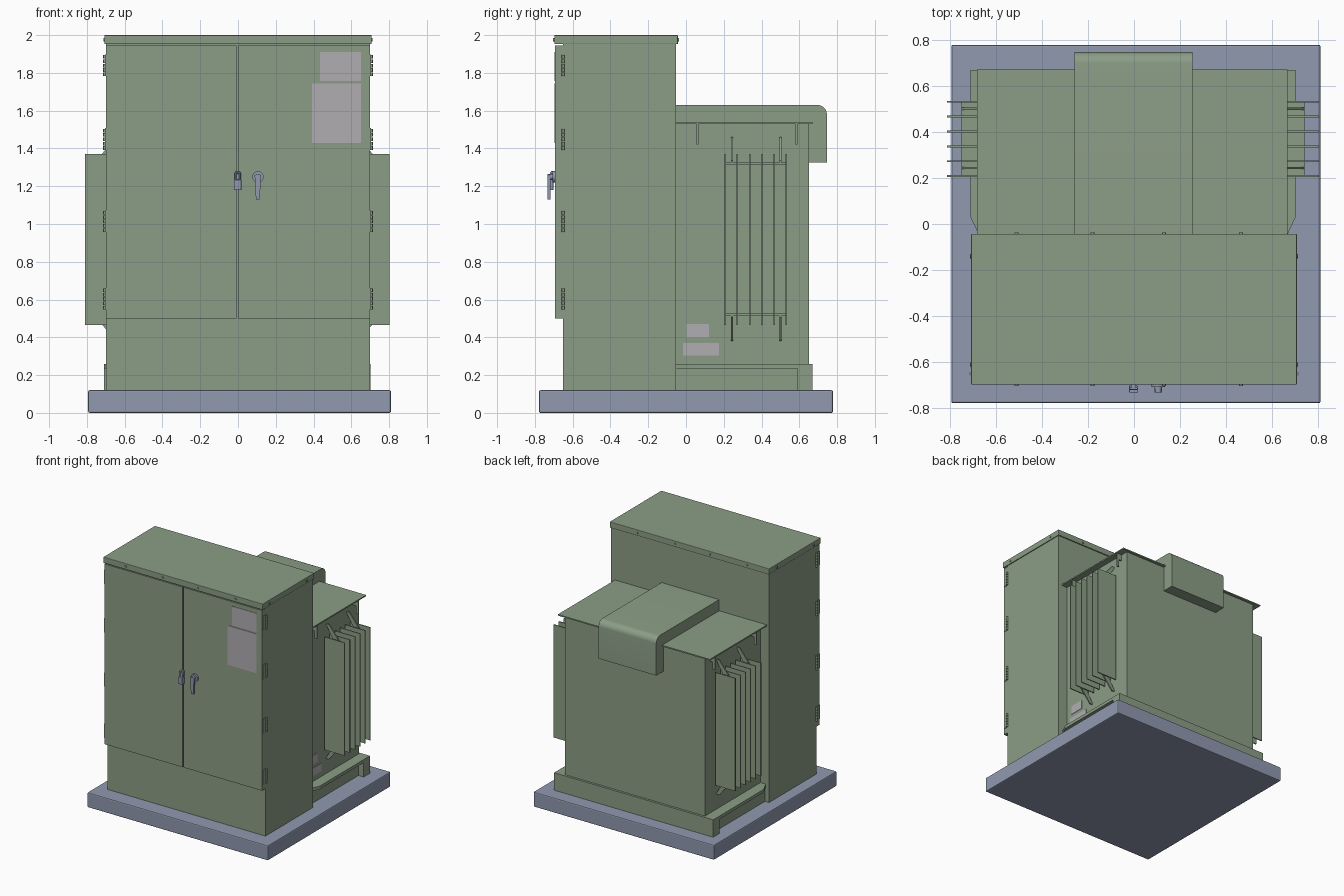
import bpy, bmesh, math
from mathutils import Vector

cube = bpy.data.objects.get("Cube")
if cube:
    bpy.data.objects.remove(cube, do_unlink=True)


def material(name, rgb):
    m = bpy.data.materials.new(name)
    m.use_nodes = True
    color = (*rgb, 1)
    m.diffuse_color = color
    m.node_tree.nodes["Principled BSDF"].inputs["Base Color"].default_value = color
    return m


GREEN = material("sage green paint", (0.26, 0.34, 0.24))
BLUE = material("blue grey", (0.28, 0.32, 0.43))
LABEL = material("label grey", (0.44, 0.42, 0.44))


def finish(bm, name, mat):
    bmesh.ops.recalc_face_normals(bm, faces=bm.faces)
    me = bpy.data.meshes.new(name)
    bm.to_mesh(me)
    bm.free()
    me.materials.append(mat)
    ob = bpy.data.objects.new(name, me)
    bpy.context.collection.objects.link(ob)
    return ob


def box(name, x, y, z, mat=GREEN, bevel=0):
    """Box from (min, max) pairs along each axis."""
    bm = bmesh.new()
    bmesh.ops.create_cube(bm, size=1)
    for v in bm.verts:
        v.co = Vector([(r[0] + r[1]) / 2 + c * (r[1] - r[0]) for r, c in zip((x, y, z), v.co)])
    ob = finish(bm, name, mat)
    if bevel:
        mod = ob.modifiers.new("edge", 'BEVEL')
        mod.width = bevel
        mod.segments = 2
    return ob


def prism(name, points, axis, span, mat=GREEN):
    """Extrude a 2D outline along an axis; outline uses the other two axes in order."""
    bm = bmesh.new()

    def place(p, t):
        c = list(p)
        c.insert(axis, t)
        return bm.verts.new(c)
    face = bm.faces.new([place(p, span[0]) for p in points])
    ext = bmesh.ops.extrude_face_region(bm, geom=[face])
    shift = Vector((0, 0, 0))
    shift[axis] = span[1] - span[0]
    bmesh.ops.translate(bm, vec=shift, verts=[g for g in ext["geom"] if isinstance(g, bmesh.types.BMVert)])
    return finish(bm, name, mat)


def rod(name, start, end, radius, mat=GREEN, sides=12):
    a, b = Vector(start), Vector(end)
    bm = bmesh.new()
    bmesh.ops.create_cone(bm, cap_ends=True, segments=sides, radius1=radius, radius2=radius, depth=(b - a).length)
    turn = (b - a).to_track_quat('Z', 'Y')
    for v in bm.verts:
        v.co = (a + b) / 2 + turn @ v.co
    for f in bm.faces:
        f.smooth = len(f.verts) == 4
    return finish(bm, name, mat)


def span(a, b, side):
    """Mirror an x range to the given side, about the tank's centre line."""
    return sorted((side * a - 0.004, side * b - 0.004))


# Ground pad
box("pad", (-0.793, 0.81), (-0.778, 0.778), (0, 0.12), BLUE, 0.008)

# Front cabinet, doors and roof
box("cabinet", (-0.7, 0.7), (-0.652, -0.052), (0.12, 1.952))
box("right_door", (-0.7, -0.007), (-0.694, -0.652), (0.5, 1.945))
box("left_door", (0.001, 0.7), (-0.694, -0.652), (0.5, 1.945))
box("cabinet_roof", (-0.707, 0.707), (-0.697, -0.043), (1.952, 2.0), GREEN, 0.003)
for x in (-0.51, -0.18, 0.13, 0.465):
    for y in (-0.697, -0.043):
        rod("roof_bolt", (x, y - 0.006, 1.975), (x, y + 0.006, 1.975), 0.009)
for s in (-1, 1):
    for y in (-0.61, -0.14):
        rod("roof_bolt", (s * 0.70, y, 1.975), (s * 0.713, y, 1.975), 0.009)

# Hinges with separate knuckles
for s in (-1, 1):
    for z in (0.605, 1.015, 1.45, 1.84):
        box("hinge_leaf", sorted((s * 0.698, s * 0.704)), (-0.69, -0.644), (z - 0.057, z + 0.057))
        for k in range(5):
            low = z - 0.057 + k * 0.023
            rod("hinge_knuckle", (s * 0.706, -0.65, low), (s * 0.706, -0.65, low + 0.019), 0.008)

# Door handle
rod("handle_base", (0.105, -0.694, 1.25), (0.105, -0.708, 1.25), 0.03, BLUE, 20)
rod("handle_shaft", (0.105, -0.7, 1.25), (0.105, -0.732, 1.25), 0.016, BLUE)
prism("handle_lever", [(0.088, 1.26), (0.122, 1.26), (0.115, 1.13), (0.095, 1.13)], 1, (-0.732, -0.718), BLUE)

# Padlock
box("padlock_body", (-0.021, 0.018), (-0.732, -0.702), (1.18, 1.235), BLUE, 0.003)
for x in (-0.013, 0.01):
    rod("padlock_shackle", (x, -0.715, 1.23), (x, -0.715, 1.27), 0.005, BLUE)
rod("padlock_shackle_top", (-0.017, -0.715, 1.27), (0.014, -0.715, 1.27), 0.005, BLUE)
box("padlock_hasp", (-0.012, 0.009), (-0.715, -0.694), (1.23, 1.28), BLUE)

# Labels on the door and the tank side
box("upper_door_label", (0.433, 0.652), (-0.697, -0.69), (1.757, 1.91), LABEL)
box("lower_door_label", (0.393, 0.652), (-0.697, -0.69), (1.43, 1.745), LABEL)
box("upper_tank_label", (0.612, 0.619), (0.003, 0.122), (0.4, 0.47), LABEL)
box("lower_tank_label", (0.612, 0.619), (-0.015, 0.175), (0.305, 0.37), LABEL)

# Rear tank, lid and base
box("tank", span(-0.62, 0.62, 1), (-0.06, 0.651), (0.12, 1.532))
box("tank_lid", (-0.681, 0.667), (-0.052, 0.671), (1.53, 1.54))
box("base_back_plate", span(-0.706, 0.706, 1), (0.651, 0.669), (0.12, 0.26))
for s in (-1, 1):
    box("base_corner_leg", span(0.61, 0.706, s), (0.59, 0.66), (0.12, 0.26))
    box("base_side_skirt", span(0.61, 0.66, s), (-0.052, 0.6), (0.12, 0.255))
    outline = [(0.61, -0.052), (0.667, -0.052), (0.706, 0.03), (0.706, 0.66), (0.61, 0.66)]
    prism("base_side_rail", [(s * x - 0.004, y) for x, y in outline], 2, (0.235, 0.26))

# Terminal hood with a rounded back corner
R = 0.05
arc = [(0.746 - R + R * math.sin(a), 1.63 - R + R * math.cos(a)) for a in (i * math.pi / 16 for i in range(9))]
hood = prism("hood", [(-0.052, 1.535), (-0.052, 1.63)] + arc + [(0.746, 1.325), (0.65, 1.325), (0.65, 1.535)],
             0, (-0.258, 0.253))
bpy.context.view_layer.objects.active = hood
hood.select_set(True)
bpy.ops.object.shade_smooth_by_angle(angle=math.radians(30))
hood.select_set(False)

# Cooling fins, their headers and slanted arms, and lid hooks on both sides
for s in (-1, 1):
    for i in range(6):
        y = 0.208 + i * 0.0645
        box("cooling_fin", span(0.63, 0.807, s), (y - 0.004, y + 0.004), (0.465, 1.37))
    for z, d in ((1.32, 1), (0.52, -1)):
        box("fin_header", span(0.63, 0.745, s), (0.208, 0.53), (z - 0.006, z + 0.006))
        arm = [(0.615, z + d * 0.14), (0.645, z + d * 0.14), (0.745, z + d * 0.015), (0.745, z), (0.7, z)]
        for y in (0.243, 0.5):
            prism("fin_arm", [(s * x - 0.004, h) for x, h in arm], 1, (y - 0.005, y + 0.005))
    for y in (0.06, 0.585):
        box("lid_hook", span(0.615, 0.665, s), (y - 0.005, y + 0.005), (1.48, 1.532))
        box("lid_hook_tip", span(0.645, 0.665, s), (y - 0.005, y + 0.005), (1.42, 1.482))
